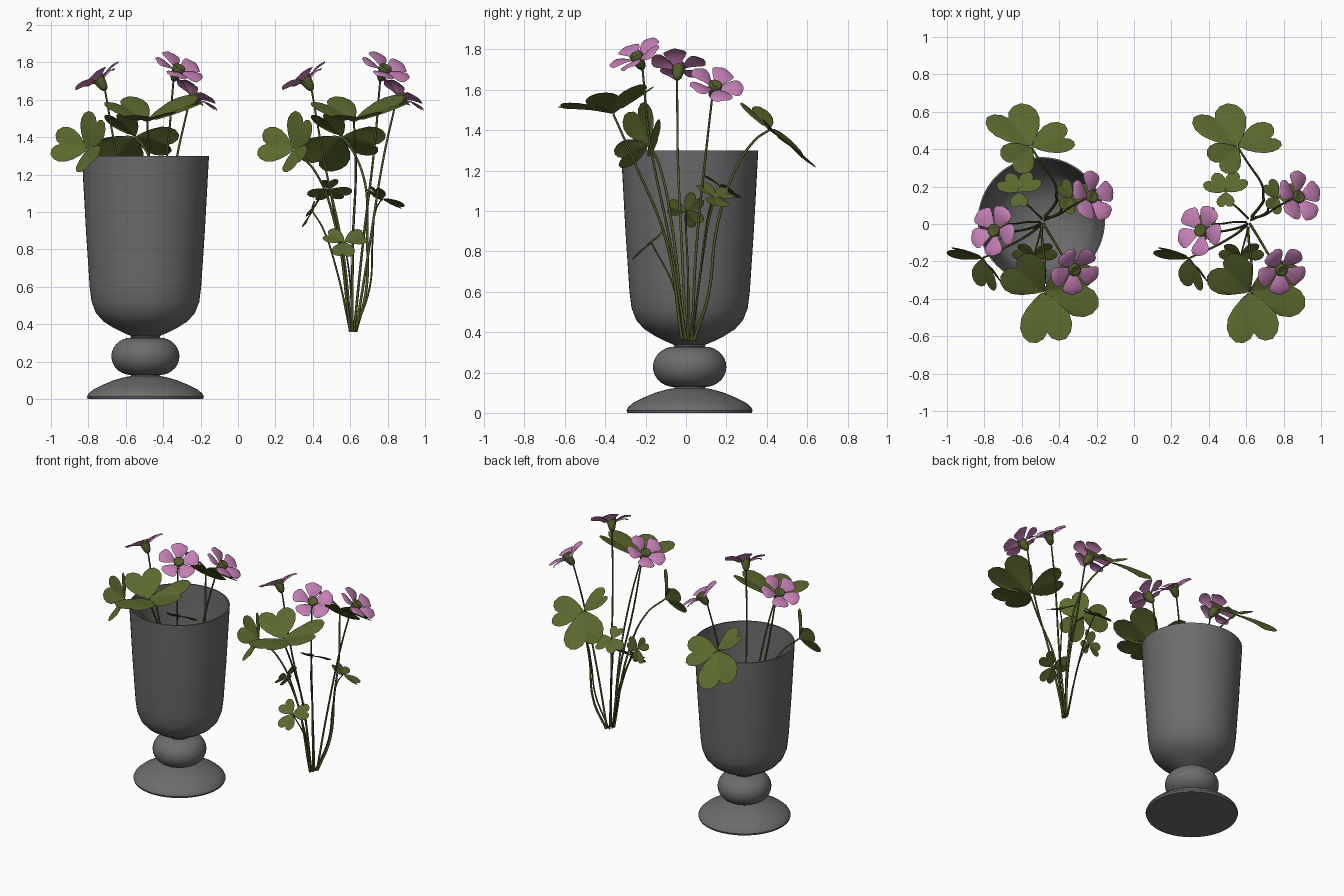
import bpy, bmesh, math
from mathutils import Vector, Matrix

if "Cube" in bpy.data.objects:
    bpy.data.objects.remove(bpy.data.objects["Cube"])


def material(name, rgb):
    m = bpy.data.materials.new(name)
    m.diffuse_color = (*rgb, 1)
    m.use_nodes = True
    m.node_tree.nodes["Principled BSDF"].inputs["Base Color"].default_value = m.diffuse_color
    return m


GREY = material("vase grey", (0.15, 0.15, 0.15))
LEAF = material("leaf green", (0.105, 0.14, 0.027))
STEM = material("stem green", (0.08, 0.105, 0.022))
PETAL = material("petal pink", (0.55, 0.21, 0.46))

COPY = Vector((-1.105, 0, 0))   # second bunch stands in the vase


def add(name, data, mat, copies=True):
    data.materials.append(mat)
    for off in ([Vector(), COPY] if copies else [Vector()]):
        ob = bpy.data.objects.new(name, data)
        ob.location = off
        bpy.context.collection.objects.link(ob)


def mesh_from(bm, name):
    me = bpy.data.meshes.new(name)
    bm.to_mesh(me)
    bm.free()
    for p in me.polygons:
        p.use_smooth = True
    return me


def grid(bm, rows):
    """Skin a list of equally long point rows."""
    vs = [[bm.verts.new(p) for p in r] for r in rows]
    for a, b in zip(vs, vs[1:]):
        for i in range(len(a) - 1):
            bm.faces.new((a[i], b[i], b[i + 1], a[i + 1]))


def lathe(bm, profile, frame, n=32):
    """Revolve (radius, height) points about the frame's z axis."""
    rows = [[frame @ Vector((r * math.cos(a), r * math.sin(a), z))
             for a in [2 * math.pi * k / n for k in range(n + 1)]] for r, z in profile]
    grid(bm, rows)
    bmesh.ops.remove_doubles(bm, verts=bm.verts, dist=1e-5)
    bmesh.ops.recalc_face_normals(bm, faces=bm.faces)


def frame_of(centre, x, z):
    x, z = Vector(x).normalized(), Vector(z)
    z = (z - x * z.dot(x)).normalized()
    y = z.cross(x)
    m = Matrix((x, y, z)).transposed().to_4x4()
    m.translation = centre
    return m


# ---- Vase: foot, bulb and bowl as one turned shape with a hollow inside
bulb = [(0.075 + 0.107 * math.sin(math.pi * k / 14), 0.228 - 0.1 * math.cos(math.pi * k / 14))
        for k in range(15)]
profile = [(0, 0), (0.308, 0), (0.312, 0.012), (0.305, 0.028), (0.28, 0.05), (0.23, 0.075),
           (0.17, 0.1), (0.11, 0.117), (0.08, 0.122)] + bulb + [
           (0.08, 0.338), (0.12, 0.355), (0.17, 0.38), (0.225, 0.415), (0.265, 0.46), (0.288, 0.52),
           (0.298, 0.6), (0.318, 0.9), (0.34, 1.3), (0.331, 1.3), (0.309, 0.9), (0.289, 0.6),
           (0.278, 0.52), (0.255, 0.468), (0.217, 0.426), (0.162, 0.39), (0.1, 0.362), (0, 0.355)]
bm = bmesh.new()
lathe(bm, profile, Matrix.Translation((-0.495, 0.018, 0)), 64)
add("vase", mesh_from(bm, "vase"), GREY, False)
vase = bpy.data.objects["vase"]
bpy.context.view_layer.objects.active = vase
vase.select_set(True)
bpy.ops.object.shade_smooth_by_angle(angle=math.radians(40))


# ---- Stems
def stem(name, points, r):
    cu = bpy.data.curves.new(name, 'CURVE')
    cu.dimensions = '3D'
    cu.bevel_depth = r
    cu.bevel_resolution = 2
    cu.resolution_u = 6
    cu.use_fill_caps = True
    sp = cu.splines.new('BEZIER')
    sp.bezier_points.add(len(points) - 1)
    for k, (bp, p) in enumerate(zip(sp.bezier_points, points)):
        bp.co = p
        bp.handle_left_type = bp.handle_right_type = 'AUTO'
        bp.radius = 1.15 - 0.35 * k / (len(points) - 1)
    add(name, cu, STEM)


# ---- Three-part leaves: heart leaflets drawn as polar fans, lightly folded
HEART = [(0, 0.82), (5, 0.94), (13, 1.03), (22, 1.06), (31, 1.0), (39, 0.89), (46, 0.72), (51, 0.5), (55, 0.25)]
OUTLINE = [(-a, r) for a, r in HEART[:0:-1]] + HEART


def leaf(name, c, tips, path, r, rolls=(0, 0, 0)):
    c = Vector(c)
    t = [Vector(p) for p in tips]
    n = (t[1] - t[0]).cross(t[2] - t[0])
    if n.z < 0:
        n = -n
    bm = bmesh.new()
    for tip, roll in zip(t, rolls):
        f = frame_of(c, tip, n) @ Matrix.Rotation(math.radians(roll), 4, 'X')
        L = tip.length
        rows = []
        for a, rad in OUTLINE:
            a = math.radians(a)
            row = []
            for s in (0.03, 0.25, 0.5, 0.75, 1):
                x, y = L * s * rad * math.cos(a), L * s * rad * math.sin(a) * 0.92
                row.append(f @ Vector((x, y, 0.16 * abs(y) + 0.1 * L * s * (1 - s))))
            rows.append(row)
        grid(bm, rows)
    for fc in bm.faces:
        fc.normal_update()
        if fc.normal.dot(n) < 0:
            fc.normal_flip()
    add(name, mesh_from(bm, name), LEAF)
    stem(name + "_stem", path + [c], r)


leaf("back_leaf", (0.556, 0.41, 1.40), [(-.15, .19, -.16), (.21, .06, -.05), (-.12, -.10, .12)],
     [(.63, .04, .36), (.685, .11, .58), (.69, .15, .9), (.68, .22, 1.15), (.60, .34, 1.35)], .007,
     (0, 0, -20))
leaf("front_leaf", (0.62, -0.36, 1.48), [(.025, -.27, .03), (-.17, .15, .11), (.285, .03, .11)],
     [(.61, -.02, .36), (.615, -.10, .86), (.63, -.25, 1.23)], .0065)
leaf("left_leaf", (0.30, -0.18, 1.33), [(-.18, .05, .04), (.06, -.07, .18), (.02, -.16, -.08)],
     [(.60, -.01, .36), (.52, -.07, .93), (.41, -.13, 1.22)], .0065)
leaf("small_leaf_front", (.57, -.17, .84), [(-.10, .04, .04), (.11, .04, .03), (-.01, -.09, -.08)],
     [(.61, -.02, .36), (.60, -.06, .62)], .005)
leaf("small_leaf_back", (.49, .17, 1.12), [(-.09, .07, -.05), (.09, .08, -.04), (0, -.08, .05)],
     [(.61, .03, .36), (.56, .08, .75), (.51, .13, 1.02)], .005)
leaf("small_leaf_left", (.40, 0, 1.0), [(-.01, -.09, .02), (.04, .06, .07), (-.04, .06, -.07)],
     [(.60, .01, .36), (.53, .01, .68), (.45, 0, .92)], .005)
leaf("small_leaf_right", (.77, .14, 1.07), [(-.06, .08, .02), (.11, .02, -.05), (-.04, -.07, .06)],
     [(.625, .02, .36), (.705, .06, .60), (.72, .09, .85), (.74, .12, 1.02)], .005)


# ---- Flowers: five petals, a cup underneath and a small hollow centre
def flower(name, c, n, path, spin):
    c, n = Vector(c), Vector(n).normalized()
    f = frame_of(c, n.orthogonal(), n)
    bm = bmesh.new()
    for k in range(5):
        rot = f @ Matrix.Rotation(spin + k * 2 * math.pi / 5, 4, 'Z')
        rows = []
        for s, w in [(0, .012), (.15, .018), (.35, .033), (.55, .049), (.75, .058), (.9, .052), (1, .03)]:
            r = 0.018 + 0.122 * s
            rows.append([rot @ Vector((r - .006 * v * v, w * v,
                                       -.010 + .03 * math.sin(s * 2.0) - .008 * v * v + .005 * v))
                         for v in (-1, -.6, 0, .6, 1)])
        grid(bm, rows)
    add(name + "_petals", mesh_from(bm, name), PETAL)
    bm = bmesh.new()
    lathe(bm, [(0, -.078), (.012, -.075), (.022, -.06), (.028, -.035), (.033, -.01), (.034, .010),
               (.029, .016), (.018, .008), (.010, .006), (0, .008)], f, 14)
    add(name + "_cup", mesh_from(bm, name + "_cup"), STEM)
    stem(name + "_stem", path + [c - n * 0.07], .0065)


flower("left_flower", (.357, -.035, 1.715), (-.52, .13, .85),
       [(.605, 0, .36), (.56, -.02, .8), (.465, -.04, 1.25)], 0.3)
flower("right_flower", (.88, .145, 1.62), (.6, .22, .8),
       [(.63, .03, .36), (.70, .05, .8), (.78, .10, 1.3)], 0.9)
flower("front_flower", (.787, -.245, 1.765), (.38, -.42, .82),
       [(.62, 0, .36), (.67, -.08, .85), (.73, -.18, 1.35)], 0.1)
